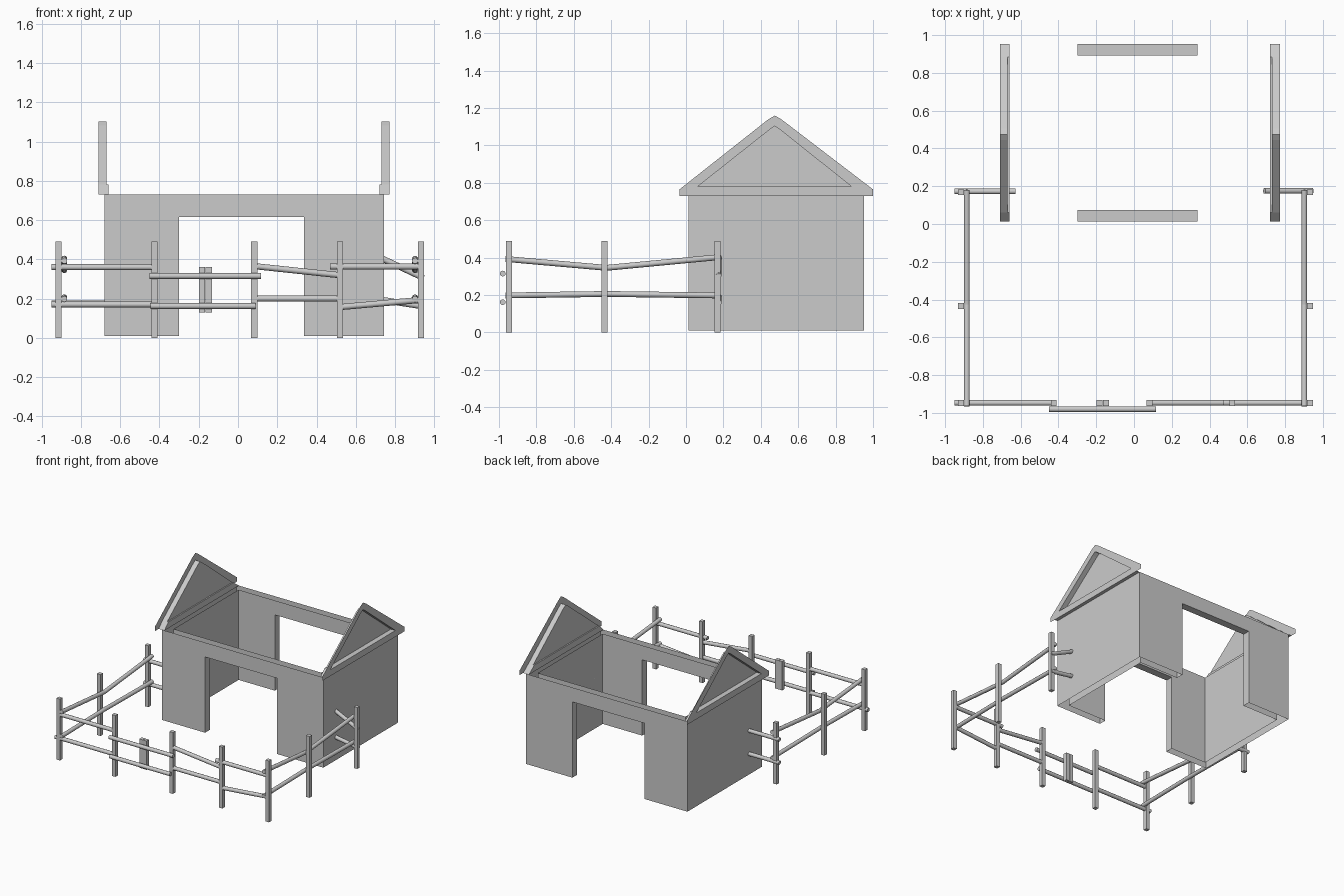
import bpy, bmesh, math
from mathutils import Vector

if "Cube" in bpy.data.objects:
    bpy.data.objects.remove(bpy.data.objects["Cube"])


def make(name, bm):
    bmesh.ops.remove_doubles(bm, verts=bm.verts, dist=0.0005)
    bmesh.ops.recalc_face_normals(bm, faces=bm.faces)
    me = bpy.data.meshes.new(name)
    bm.to_mesh(me)
    bm.free()
    ob = bpy.data.objects.new(name, me)
    bpy.context.collection.objects.link(ob)
    return ob


def face(bm, *pts):
    bm.faces.new([bm.verts.new(p) for p in pts])


def wall_strip(bm, path, z0, z1):
    for (xa, ya), (xb, yb) in zip(path, path[1:]):
        face(bm, (xa, ya, z0), (xb, yb, z0), (xb, yb, z1), (xa, ya, z1))


# Walls: hollow, open-topped shells around a front and a back doorway
Y0, Y1, T, Z0, ZD, Z1 = 0.013, 0.953, 0.06, 0.01, 0.615, 0.73
DL, DR = -0.30, 0.337


def side_shell(name, xo, xi, xd):
    bm = bmesh.new()
    wall_strip(bm, [(xd, Y0), (xo, Y0), (xo, Y1), (xd, Y1)], Z0, Z1)
    wall_strip(bm, [(xd, Y0 + T), (xi, Y0 + T), (xi, Y1 - T), (xd, Y1 - T)], Z0, Z1)
    for y in (Y0, Y1 - T):
        wall_strip(bm, [(xd, y), (xd, y + T)], Z0, ZD)
    make(name, bm)


side_shell("left_walls", -0.68, -0.62, DL)
side_shell("right_walls", 0.745, 0.685, DR)

# Lintels above the doorways
for name, y in (("front_lintel", Y0), ("back_lintel", Y1 - T)):
    bm = bmesh.new()
    for yy in (y, y + T):
        wall_strip(bm, [(DL, yy), (DR, yy)], ZD, Z1)
    face(bm, (DL, y, ZD), (DR, y, ZD), (DR, y + T, ZD), (DL, y + T, ZD))
    make(name, bm)

# Gables: flat rake frame outside, recessed panel, sloped strips and base
OUT = [(-0.035, 0.73), (-0.035, 0.765), (0.438, 1.138), (0.475, 1.16),
       (0.512, 1.138), (1.0, 0.765), (1.0, 0.73)]
INN = [(0.062, 0.78), (0.062, 0.78), (0.445, 1.083), (0.475, 1.103),
       (0.505, 1.083), (0.885, 0.78), (0.885, 0.78)]


def gable(name, side):
    def P(x, p):
        return (0.031 + side * x, p[0], p[1])
    xf, xp, xb = 0.741, 0.70, 0.69
    bm = bmesh.new()
    for i in range(7):
        j = (i + 1) % 7
        loop = [P(xf, OUT[i]), P(xf, OUT[j]), P(xf, INN[j])]
        if INN[i] != INN[j]:
            loop.append(P(xf, INN[i]))
        face(bm, *loop)
    tri = INN[1:6]
    face(bm, *[P(xp, p) for p in tri])
    for i in range(5):
        a, b = tri[i], tri[(i + 1) % 5]
        face(bm, P(xp, a), P(xp, b), P(xf, b), P(xf, a))
    # base rail under the panel
    a, b, c, d = (Y0, 0.73), (Y1, 0.73), tri[4], tri[0]
    face(bm, *[P(xb, p) for p in (a, b, c, d)])
    for p, q in ((a, b), (b, c), (a, d)):
        face(bm, P(xb, p), P(xb, q), P(xf, q), P(xf, p))
    face(bm, P(xb, d), P(xb, c), P(xp, c), P(xp, d))
    make(name, bm)


gable("right_gable", 1)
gable("left_gable", -1)


# Fence posts
def post(name, x, y, z0=0.0, z1=0.49, w=0.031):
    bm = bmesh.new()
    bmesh.ops.create_cube(bm, size=1)
    for v in bm.verts:
        v.co = (x + v.co.x * w, y + v.co.y * w, (z0 + z1) / 2 + v.co.z * (z1 - z0))
    make(name, bm)


for x in (-0.915, -0.425, 0.083, 0.52, 0.932):
    post("front_post", x, -0.947)
for x in (-0.915, 0.932):
    for y in (-0.435, 0.168):
        post("side_post", x, y)
for x in (-0.183, -0.149):
    post("gate_upright", x, -0.947, 0.13, 0.36)


# Round fence rails
def rail(name, a, b, r=0.0155):
    a, b = Vector(a), Vector(b)
    bm = bmesh.new()
    bmesh.ops.create_cone(bm, cap_ends=True, segments=10, radius1=r, radius2=r,
                          depth=(b - a).length)
    rot = (b - a).to_track_quat('Z', 'Y')
    for v in bm.verts:
        v.co = rot @ v.co + (a + b) / 2
    ob = make(name, bm)
    for p in ob.data.polygons:
        p.use_smooth = len(p.vertices) == 4


# (x start, z start, x end, z end, y)
FRONT = [(-0.90, 0.36, -0.41, 0.36, -0.947), (-0.95, 0.17, -0.43, 0.17, -0.947),
         (-0.45, 0.315, 0.117, 0.315, -0.98), (-0.445, 0.162, 0.09, 0.162, -0.98),
         (0.085, 0.365, 0.51, 0.32, -0.947), (0.085, 0.20, 0.52, 0.20, -0.947),
         (0.47, 0.363, 0.94, 0.363, -0.947), (0.525, 0.157, 0.93, 0.193, -0.947)]
for xa, za, xb, zb, y in FRONT:
    rail("front_rail", (xa, y, za), (xb, y, zb))

for x in (-0.885, 0.902):
    for ya, za, yb, zb in ((-0.965, 0.393, -0.42, 0.345), (-0.43, 0.345, 0.18, 0.403),
                           (-0.965, 0.198, -0.42, 0.206), (-0.43, 0.206, 0.18, 0.198)):
        rail("side_rail", (x, ya, za), (x, yb, zb))

# Short rails running from the rear posts into the house
for z in (0.36, 0.175):
    rail("left_return_rail", (-0.95, 0.173, z), (-0.627, 0.173, z))
rail("right_return_rail", (0.945, 0.175, 0.305), (0.69, 0.175, 0.425))
rail("right_return_rail", (0.945, 0.175, 0.16), (0.69, 0.175, 0.20))
